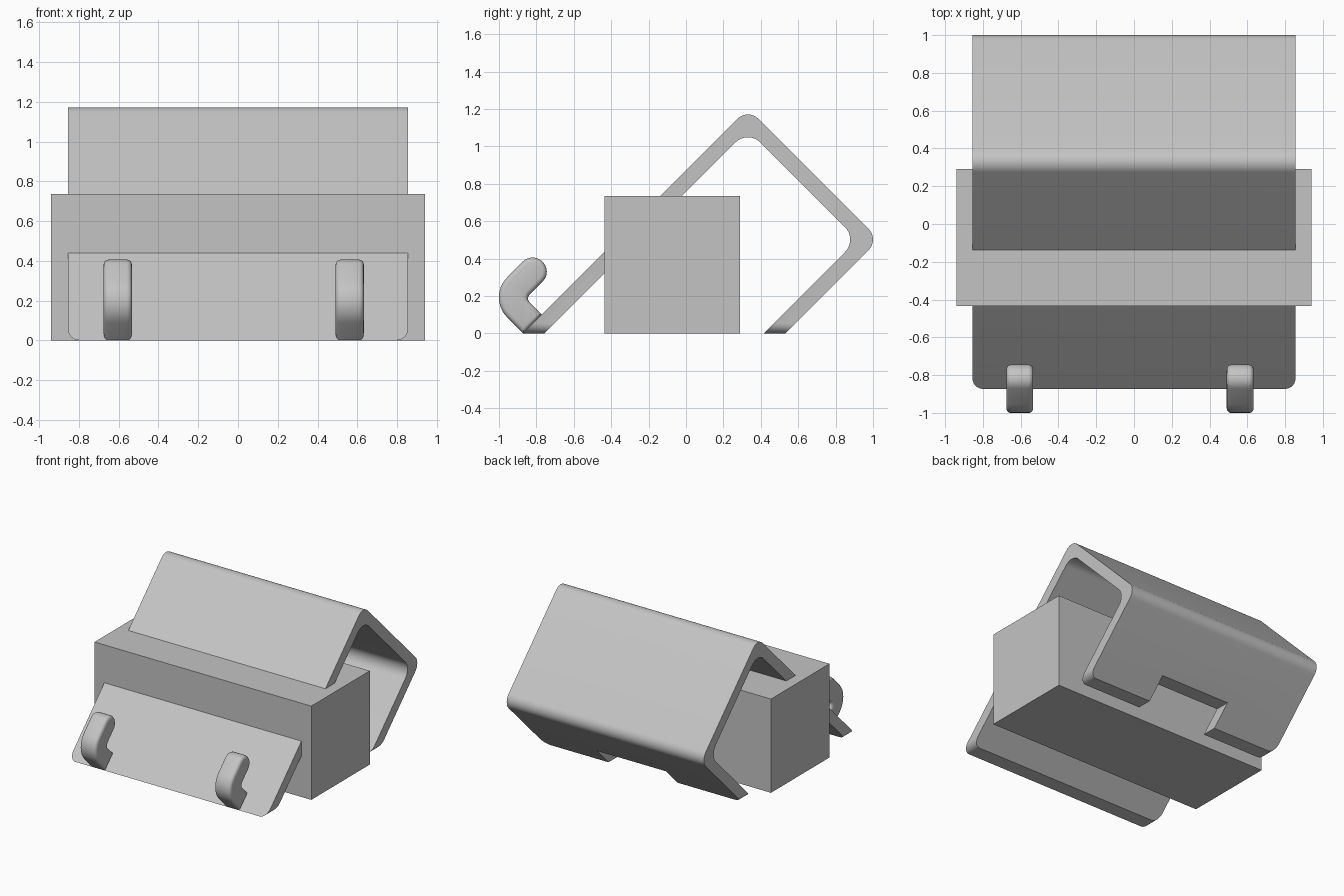
import bpy, bmesh, math
from mathutils import Vector

if "Cube" in bpy.data.objects:
    bpy.data.objects.remove(bpy.data.objects["Cube"])

grey = bpy.data.materials.new("plain grey")
grey.diffuse_color = (0.55, 0.55, 0.55, 1)
grey.use_nodes = True
grey.node_tree.nodes["Principled BSDF"].inputs["Base Color"].default_value = grey.diffuse_color


def rounded(points, steps=8):
    """Turn (y, z, radius) corners into an outline with arcs at the corners."""
    out = []
    for i, (y, z, r) in enumerate(points):
        p = Vector((y, z))
        if r == 0:
            out.append(p)
            continue
        a = (Vector(points[i - 1][:2]) - p).normalized()
        b = (Vector(points[(i + 1) % len(points)][:2]) - p).normalized()
        half = a.angle(b) / 2
        centre = p + (a + b).normalized() * r / math.sin(half)
        reach = r / math.tan(half)
        start, end = p + a * reach - centre, p + b * reach - centre
        sweep = start.angle(end)
        for k in range(steps + 1):
            t = k / steps
            v = (start * math.sin((1 - t) * sweep) + end * math.sin(t * sweep)) / math.sin(sweep)
            out.append(centre + v)
    return out


def extrude_x(outline, x0, x1):
    """Extrude a side outline along x and return the bmesh."""
    bm = bmesh.new()
    left = [bm.verts.new((x0, y, z)) for y, z in outline]
    right = [bm.verts.new((x1, y, z)) for y, z in outline]
    bm.faces.new(left)
    bm.faces.new(right[::-1])
    n = len(outline)
    for i in range(n):
        j = (i + 1) % n
        bm.faces.new((left[i], right[i], right[j], left[j]))
    bmesh.ops.recalc_face_normals(bm, faces=bm.faces)
    return bm


def finish(name, bm):
    mesh = bpy.data.meshes.new(name)
    bm.to_mesh(mesh)
    bm.free()
    mesh.materials.append(grey)
    ob = bpy.data.objects.new(name, mesh)
    bpy.context.collection.objects.link(ob)
    return ob


def activate(ob):
    bpy.ops.object.select_all(action='DESELECT')
    ob.select_set(True)
    bpy.context.view_layer.objects.active = ob


def block(name, x0, x1, y0, y1, z0, z1):
    return finish(name, extrude_x([(y0, z0), (y1, z0), (y1, z1), (y0, z1)], x0, x1))


# Solid block the bracket passes through
block("main_block", -0.94, 0.94, -0.435, 0.29, 0, 0.735)

# Folded sheet bracket with rounded bends
W = 0.855
sheet = rounded([
    (-0.873, 0, 0), (0.331, 1.204, 0.08), (1.033, 0.502, 0.08), (0.531, 0, 0),
    (0.415, 0, 0), (0.917, 0.502, 0.095), (0.331, 1.088, 0.095), (-0.757, 0, 0)])
bm = extrude_x(sheet, -W, W)
# rounded corners on both lower ends
corners = [e for e in bm.edges
           if all(abs(v.co.z) < 1e-5 for v in e.verts)
           and abs(e.verts[0].co.x - e.verts[1].co.x) < 1e-5]
bmesh.ops.bevel(bm, geom=corners, offset=0.055, segments=6, profile=0.5, affect='EDGES')
bracket = finish("folded_bracket", bm)

# Notch in the rear lower edge
cutter = block("notch_cutter", -0.3, 0.3, 0.3, 0.8, -0.1, 0.145)
cutter.hide_render = True
mod = bracket.modifiers.new("notch", 'BOOLEAN')
mod.operation = 'DIFFERENCE'
mod.solver = 'EXACT'
mod.object = cutter
activate(bracket)
bpy.ops.object.modifier_apply(modifier=mod.name)
bpy.data.objects.remove(cutter)
bpy.ops.object.shade_smooth_by_angle(angle=math.radians(30))

# Two hooks on the front plate
hook = rounded([
    (-0.87, 0, 0), (-1.063, 0.193, 0.15), (-0.82, 0.436, 0.073),
    (-0.714, 0.33, 0.073), (-0.857, 0.187, 0.03), (-0.77, 0.1, 0)])
for name, x in (("left_hook", -0.605), ("right_hook", 0.562)):
    bm = extrude_x(hook, x - 0.071, x + 0.071)
    rims = [e for e in bm.edges if abs(e.verts[0].co.x - e.verts[1].co.x) < 1e-5]
    bmesh.ops.bevel(bm, geom=rims, offset=0.025, segments=4, profile=0.5, affect='EDGES')
    activate(finish(name, bm))
    bpy.ops.object.shade_smooth_by_angle(angle=math.radians(35))
